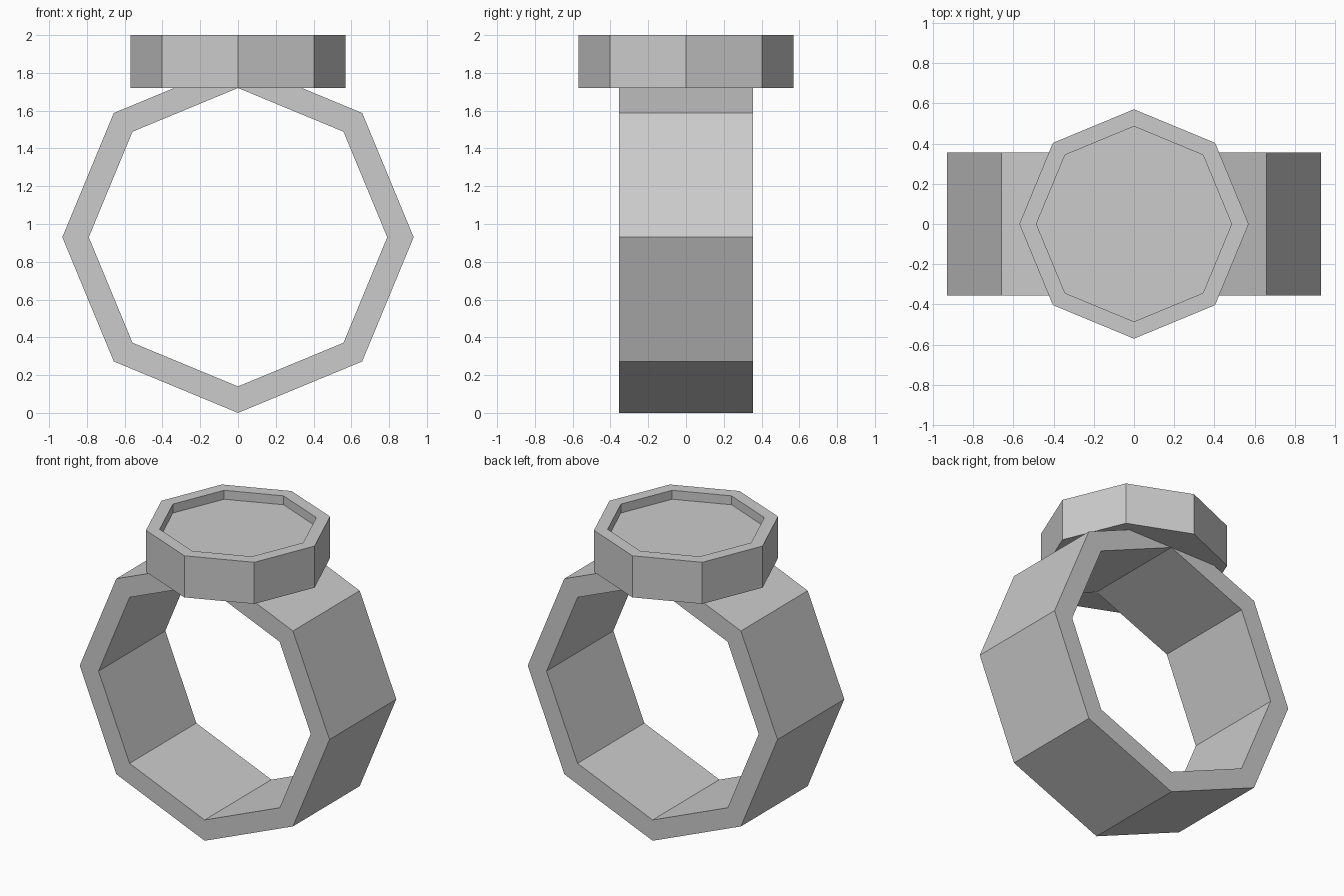
import bpy, bmesh
from math import sin, cos, tau

if "Cube" in bpy.data.objects:
    bpy.data.objects.remove(bpy.data.objects["Cube"])

SIDES = 8


def lathe(name, profile, closed):
    """Sweep (radius, height) points around z in flat octagonal steps."""
    bm = bmesh.new()
    rings = [[bm.verts.new((r * cos(tau * i / SIDES), r * sin(tau * i / SIDES), h))
              for i in range(SIDES)] for r, h in profile]
    pairs = list(zip(rings, rings[1:]))
    if closed:
        pairs.append((rings[-1], rings[0]))
    else:
        bm.faces.new(rings[0])
        bm.faces.new(rings[-1])
    for a, b in pairs:
        for i in range(SIDES):
            j = (i + 1) % SIDES
            bm.faces.new((a[i], a[j], b[j], b[i]))
    bmesh.ops.recalc_face_normals(bm, faces=bm.faces)
    mesh = bpy.data.meshes.new(name)
    bm.to_mesh(mesh)
    bm.free()
    obj = bpy.data.objects.new(name, mesh)
    bpy.context.collection.objects.link(obj)
    return obj


# Octagonal finger band, turned upright so its hole runs along y
band = lathe("ring_band", [(0.93, -0.355), (0.93, 0.355), (0.79, 0.355), (0.79, -0.355)], True)
band.rotation_euler.x = tau / 4
band.location.z = 0.93

# Octagonal signet head with a shallow recess in the top
lathe("signet_head", [(0.57, 1.72), (0.57, 2.0), (0.485, 2.0), (0.485, 1.94)], False)
